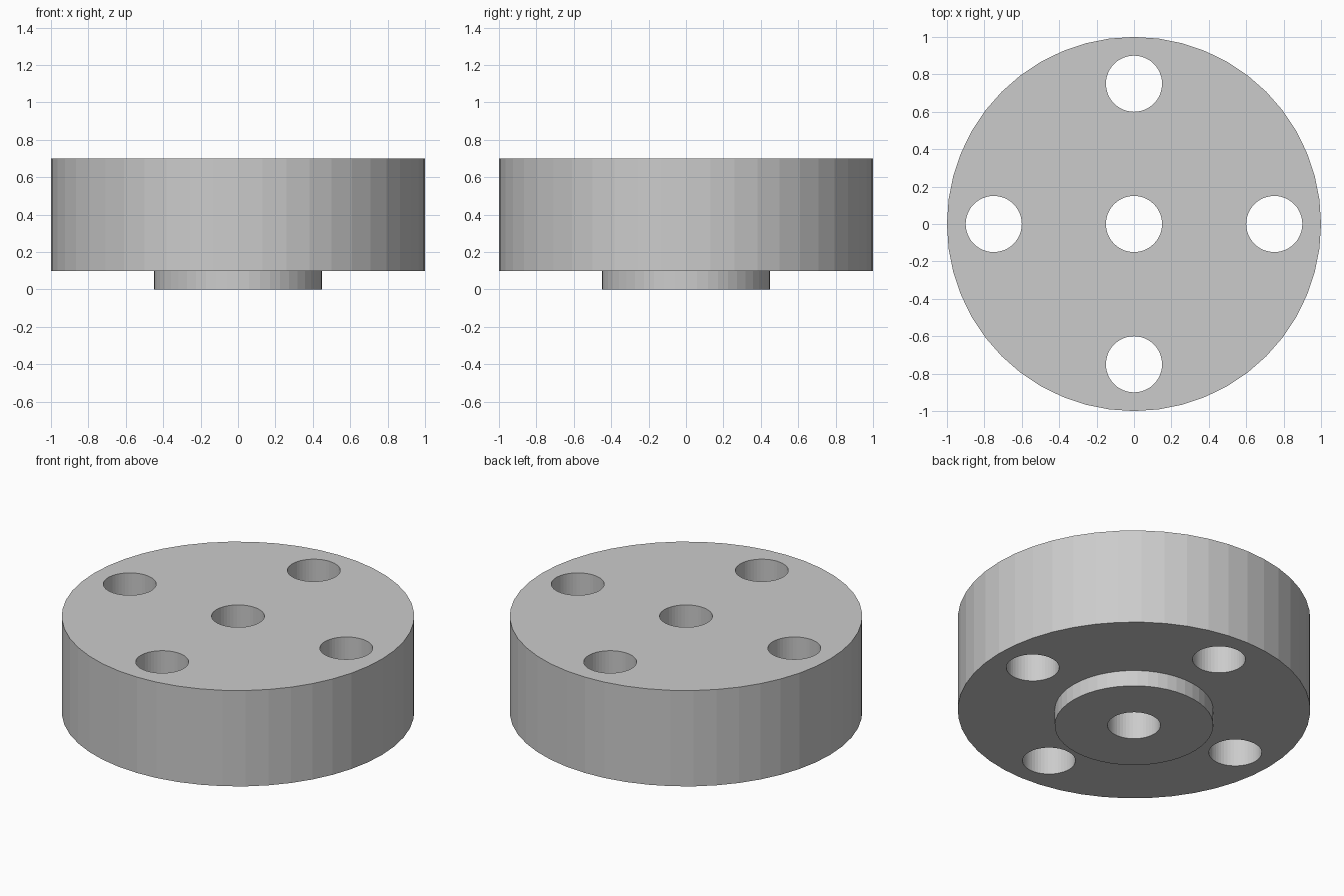
import bpy, bmesh
from math import cos, sin, pi, tau
from mathutils import Matrix

if "Cube" in bpy.data.objects:
    bpy.data.objects.remove(bpy.data.objects["Cube"])

SIDES = 48


def lathe(name, profile, sides):
    """Revolve a closed (radius, height) profile around z."""
    bm = bmesh.new()
    rings = [[bm.verts.new((r * cos(tau * i / sides), r * sin(tau * i / sides), z))
              for r, z in profile] for i in range(sides)]
    n = len(profile)
    for i in range(sides):
        a, b = rings[i], rings[(i + 1) % sides]
        for j in range(n):
            k = (j + 1) % n
            bm.faces.new((a[j], b[j], b[k], a[k]))
    bmesh.ops.recalc_face_normals(bm, faces=bm.faces)
    mesh = bpy.data.meshes.new(name)
    bm.to_mesh(mesh)
    bm.free()
    obj = bpy.data.objects.new(name, mesh)
    bpy.context.collection.objects.link(obj)
    return obj


# Thick disc with a raised hub underneath and a centre bore
flange = lathe("flange_disc", [(0.15, 0), (0.45, 0), (0.45, 0.1),
                               (1, 0.1), (1, 0.7), (0.15, 0.7)], SIDES)

# Four bolt hole cutters on a 0.75 radius circle
bm = bmesh.new()
for i in range(4):
    a = i * pi / 2
    bmesh.ops.create_cone(bm, cap_ends=True, segments=SIDES, radius1=0.15,
                          radius2=0.15, depth=1.2,
                          matrix=Matrix.Translation((0.75 * cos(a), 0.75 * sin(a), 0.4)))
cut_mesh = bpy.data.meshes.new("bolt_hole_cutters")
bm.to_mesh(cut_mesh)
bm.free()
cutter = bpy.data.objects.new("bolt_hole_cutters", cut_mesh)
bpy.context.collection.objects.link(cutter)
cutter.hide_render = True

# Drill the bolt holes, then discard the cutters
mod = flange.modifiers.new("bolt_holes", 'BOOLEAN')
mod.operation = 'DIFFERENCE'
mod.solver = 'EXACT'
mod.object = cutter
bpy.context.view_layer.objects.active = flange
flange.select_set(True)
bpy.ops.object.modifier_apply(modifier=mod.name)
bpy.data.objects.remove(cutter)
